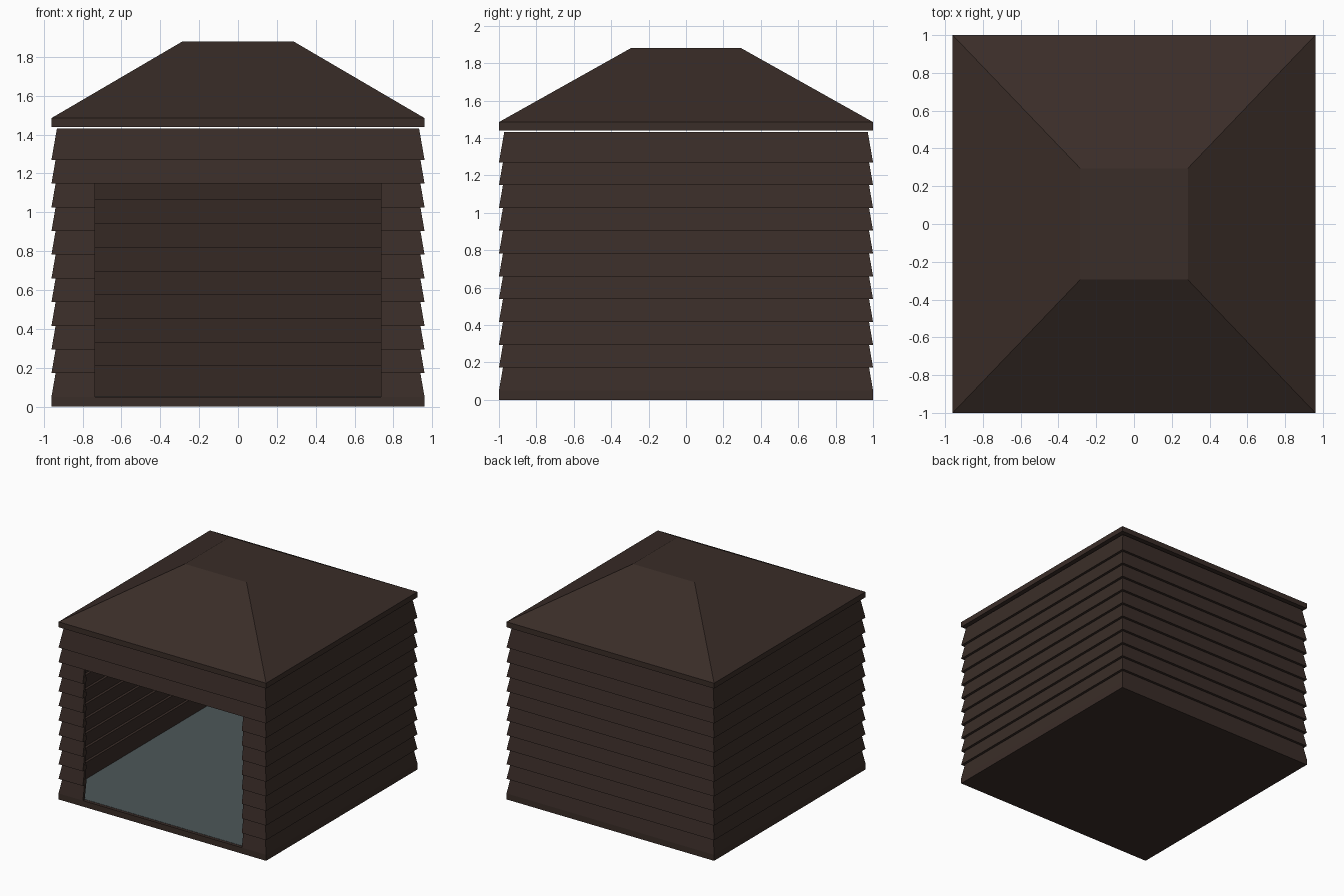
import bpy, bmesh

if "Cube" in bpy.data.objects:
    bpy.data.objects.remove(bpy.data.objects["Cube"])

HX, HY = 0.96, 1.0        # half footprint
BASE = 0.05               # base thickness
PITCH, BOARD = 0.122, 0.161
LEAN, THICK = 0.028, 0.023
DOOR = 0.735              # half width of the opening


def material(name, rgb):
    m = bpy.data.materials.new(name)
    m.diffuse_color = (*rgb, 1)
    m.use_nodes = True
    m.node_tree.nodes["Principled BSDF"].inputs["Base Color"].default_value = m.diffuse_color
    return m


brown = material("dark_brown_wood", (0.042, 0.026, 0.021))
grey = material("floor_grey", (0.075, 0.095, 0.1))


def make(name, bm, mat):
    bmesh.ops.recalc_face_normals(bm, faces=bm.faces[:])
    me = bpy.data.meshes.new(name)
    bm.to_mesh(me)
    bm.free()
    me.materials.append(mat)
    ob = bpy.data.objects.new(name, me)
    bpy.context.collection.objects.link(ob)
    return ob


def outline(inset, gap):
    """Plan outline; with a gap it runs from one door jamb round to the other."""
    x, y = HX - inset, HY - inset
    pts = [(x, -y), (x, y), (-x, y), (-x, -y)]
    return [(DOOR, -y)] + pts + [(-DOOR, -y)] if gap else pts


def board_course(name, z, gap):
    """One leaning clapboard swept round the walls with mitred corners."""
    section = [(0, z), (LEAN, z + BOARD), (LEAN + THICK, z + BOARD), (THICK, z)]
    bm = bmesh.new()
    rows = [[bm.verts.new((x, y, h)) for x, y in outline(d, gap)] for d, h in section]
    n = len(rows[0])
    for r in range(4):
        a, b = rows[r], rows[(r + 1) % 4]
        for i in range(n - 1 if gap else n):
            j = (i + 1) % n
            bm.faces.new((a[i], a[j], b[j], b[i]))
    if gap:
        bm.faces.new([row[0] for row in rows])
        bm.faces.new([row[-1] for row in rows])
    make(name, bm, brown)


def stacked(name, levels, mat):
    """Solid made of stacked rectangles (half x, half y, z)."""
    bm = bmesh.new()
    rings = [[bm.verts.new((sx * x, sy * y, z))
              for sx, sy in ((-1, -1), (1, -1), (1, 1), (-1, 1))]
             for x, y, z in levels]
    for a, b in zip(rings, rings[1:]):
        for i in range(4):
            j = (i + 1) % 4
            bm.faces.new((a[i], a[j], b[j], b[i]))
    bm.faces.new(rings[0])
    bm.faces.new(rings[-1])
    return make(name, bm, mat)


# Base slab and the inside floor
stacked("base", [(HX, HY, 0), (HX, HY, BASE)], brown)
inner = THICK + 0.002
stacked("floor", [(HX - inner, HY - inner, BASE - 0.01),
                  (HX - inner, HY - inner, BASE + 0.002)], grey)

# Overlapping wall boards; the lower nine leave the front opening
for k in range(11):
    board_course(f"wall_boards_{k + 1}", BASE + k * PITCH, k < 9)

# Hipped roof with fascia and flat top, just clear of the walls
stacked("roof", [(HX, HY, 1.44), (HX, HY, 1.485), (0.285, 0.295, 1.88)], brown)
